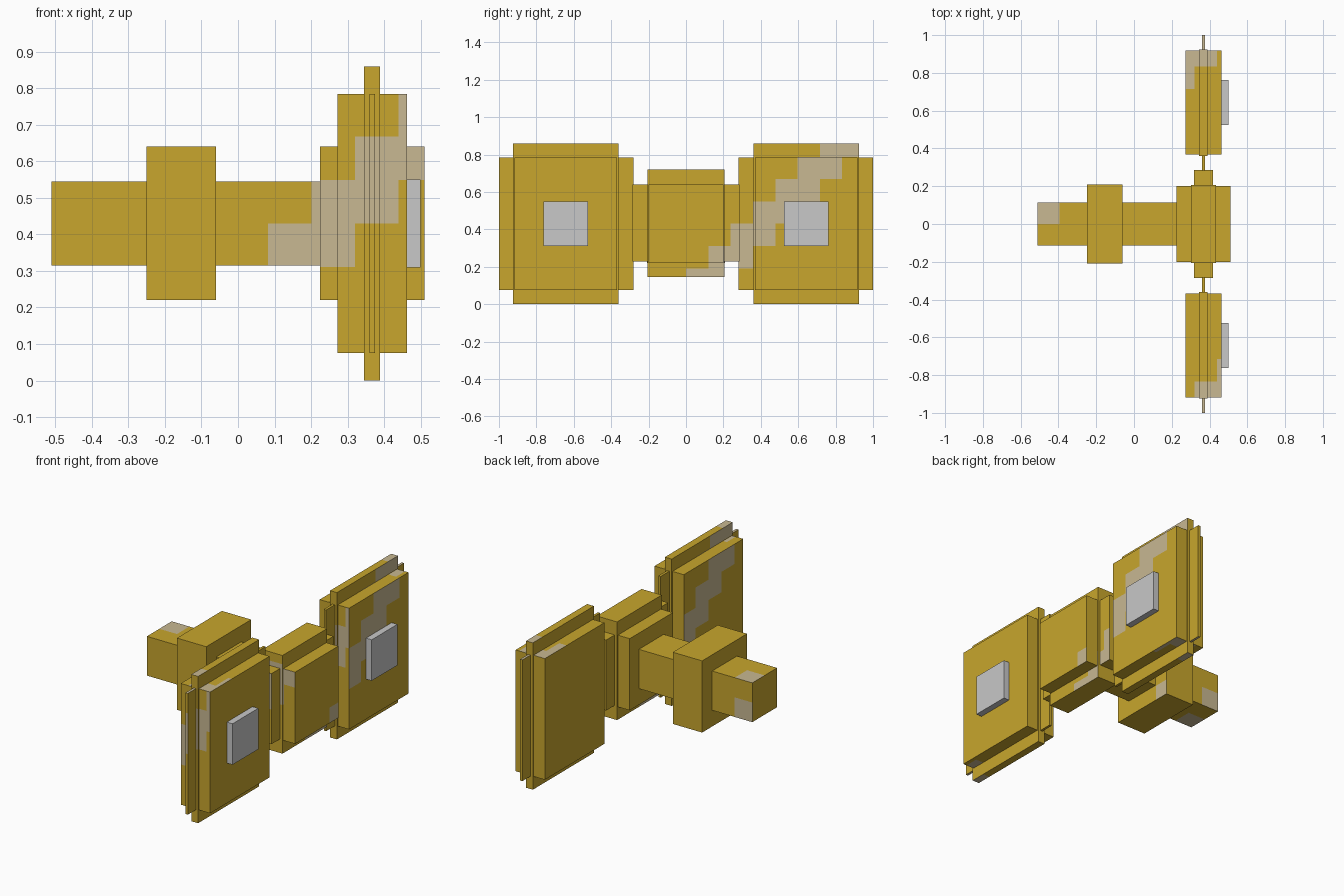
import bpy, bmesh, math
from mathutils import Vector

if "Cube" in bpy.data.objects:
    bpy.data.objects.remove(bpy.data.objects["Cube"])

CELL = 0.1193                       # size of one camouflage square
ORIGIN = Vector((-0.157, 0, 0.43))  # centre of the camouflage pattern


def material(name, rgb):
    m = bpy.data.materials.new(name)
    m.diffuse_color = (*rgb, 1)
    m.use_nodes = True
    m.node_tree.nodes["Principled BSDF"].inputs["Base Color"].default_value = m.diffuse_color
    return m


GOLD = material("gold", (0.578, 0.381, 0.026))
TAN = material("tan", (0.578, 0.479, 0.287))
GREY = material("light_grey", (0.578, 0.578, 0.578))


def is_tan(point, normal):
    """Stepped diagonal stripe, projected along the main axis of the face."""
    p = (point - ORIGIN) / CELL
    if abs(normal.x) > 0.5:
        u, v = p.y * normal.x, p.z
    elif abs(normal.y) > 0.5:
        u, v = -p.x * normal.y, p.z
    else:
        u, v = p.y * normal.z, p.x
    return (math.floor(u) - math.floor(v)) % 16 in (3, 4)


def box(name, xs, ys, zs, camo=True):
    lo, hi = Vector((xs[0], ys[0], zs[0])), Vector((xs[1], ys[1], zs[1]))
    bm = bmesh.new()
    bmesh.ops.create_cube(bm, size=1)
    for v in bm.verts:
        v.co = [(lo[i] + hi[i]) / 2 + v.co[i] * (hi[i] - lo[i]) for i in range(3)]
    if camo:
        # cut along the pattern grid, paint, then merge equal neighbours
        for axis in range(3):
            normal = Vector((0, 0, 0))
            normal[axis] = 1
            for k in range(-10, 11):
                at = ORIGIN[axis] + k * CELL
                if lo[axis] + 0.002 < at < hi[axis] - 0.002:
                    bmesh.ops.bisect_plane(
                        bm, geom=bm.verts[:] + bm.edges[:] + bm.faces[:],
                        plane_co=normal * at, plane_no=normal)
        bm.normal_update()
        for f in bm.faces:
            f.material_index = int(is_tan(f.calc_center_median(), f.normal))
        bmesh.ops.dissolve_limit(bm, angle_limit=0.01, verts=bm.verts[:],
                                 edges=bm.edges[:], delimit={'MATERIAL'})
    me = bpy.data.meshes.new(name)
    bm.to_mesh(me)
    bm.free()
    for m in ((GOLD, TAN) if camo else (GREY,)):
        me.materials.append(m)
    ob = bpy.data.objects.new(name, me)
    bpy.context.collection.objects.link(ob)


# Central stem with its collar
box("stem", (-0.51, 0.24), (-0.115, 0.115), (0.315, 0.545))
box("collar", (-0.25, -0.06), (-0.208, 0.208), (0.22, 0.64))

# Hub built from three crossing blocks
box("hub", (0.225, 0.51), (-0.2, 0.2), (0.22, 0.64))
box("hub_tall_plate", (0.302, 0.433), (-0.207, 0.207), (0.145, 0.72))
box("hub_wide_plate", (0.317, 0.418), (-0.287, 0.287), (0.227, 0.64))

# Wing on each side: thin panel, thick pod, tall plate and grey pad
for side, label in ((-1, "front"), (1, "back")):
    def span(a, b):
        return tuple(sorted((side * a, side * b)))
    box(label + "_thin_panel", (0.36, 0.375), span(0.28, 1.0), (0.075, 0.785))
    box(label + "_pod", (0.272, 0.462), span(0.368, 0.918), (0.075, 0.785))
    box(label + "_tall_plate", (0.345, 0.389), span(0.36, 0.925), (0, 0.86))
    box(label + "_pad", (0.455, 0.499), span(0.525, 0.763), (0.31, 0.55), camo=False)
